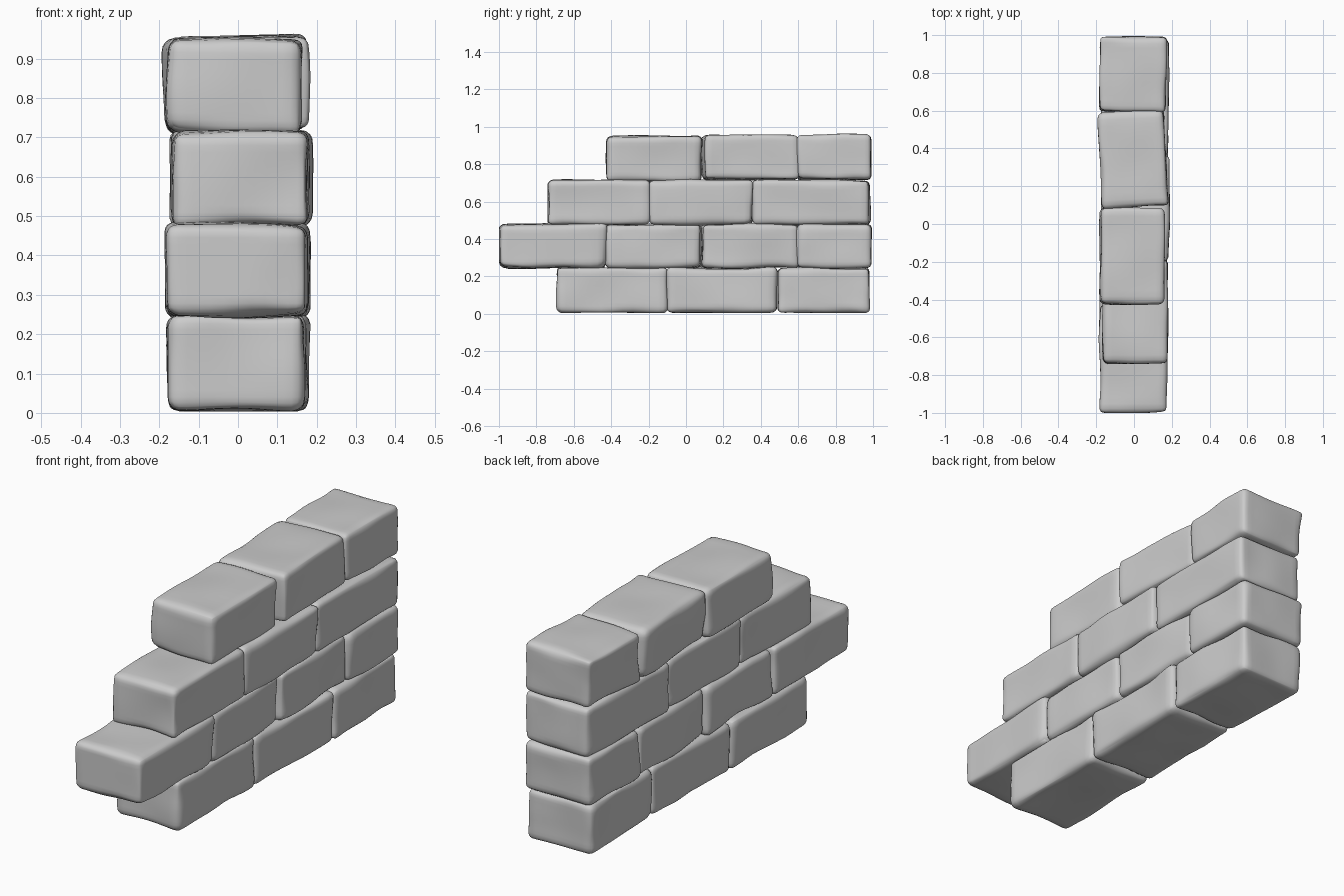
import bpy, bmesh
from math import sin, pi, radians
from mathutils import Vector, Matrix, noise

if "Cube" in bpy.data.objects:
    bpy.data.objects.remove(bpy.data.objects["Cube"])


def stone(name, x0, x1, y0, y1, z0, z1, yaw=0.0, roll=0.0, seed=0):
    """Rounded, slightly weathered stone block filling the given box."""
    half = Vector((x1 - x0, y1 - y0, z1 - z0)) / 2
    centre = Vector((x0 + x1, y0 + y1, z0 + z1)) / 2
    off = Vector((seed * 7.3, seed * 3.1, seed * 5.7))
    bm = bmesh.new()
    bmesh.ops.create_cube(bm, size=2)
    bmesh.ops.subdivide_edges(bm, edges=bm.edges[:], cuts=15, use_grid_fill=True)
    for v in bm.verts:
        # crowd the grid towards the edges, then round them unevenly
        p = Vector([sin(c * pi / 2) * h for c, h in zip(v.co, half)])
        r = 0.03 + 0.018 * noise.noise(p * 6 + off)
        # worn lower edge on both long faces
        if p.z < 0:
            r += 0.02 * max(0, noise.noise(p * 5 - off)) * (-p.z / half.z)
        inner = Vector([max(-h + r, min(h - r, c)) for c, h in zip(p, half)])
        d = p - inner
        if d.length > 1e-6:
            d.normalize()
            bump = 0.011 * noise.noise(p * 4.5 + off * 1.7) - 0.001
            p = inner + d * (r + bump)
        v.co = p
    rot = Matrix.Rotation(radians(yaw), 4, 'Z') @ Matrix.Rotation(radians(roll), 4, 'Y')
    bmesh.ops.transform(bm, matrix=Matrix.Translation(centre) @ rot, verts=bm.verts)
    for v in bm.verts:
        v.co.z = max(v.co.z, 0.003)
        v.co.y = max(-1, min(1, v.co.y))
    bmesh.ops.recalc_face_normals(bm, faces=bm.faces[:])
    for f in bm.faces:
        f.smooth = True
    mesh = bpy.data.meshes.new(name)
    bm.to_mesh(mesh)
    bm.free()
    bpy.context.collection.objects.link(bpy.data.objects.new(name, mesh))


# courses from the ground up: (z0, z1, [(x0, x1, y0, y1, yaw, roll), ...])
courses = [
    (0.005, 0.247, [(-0.18, 0.165, -0.69, -0.10, 0, 0),
                    (-0.175, 0.175, -0.10, 0.488, -1, 0),
                    (-0.175, 0.175, 0.488, 0.98, 1, 0)]),
    (0.244, 0.48, [(-0.182, 0.18, -1.0, -0.425, 0, 0),
                   (-0.175, 0.172, -0.43, 0.082, 0, 0),
                   (-0.17, 0.175, 0.08, 0.60, 1.5, 0),
                   (-0.18, 0.18, 0.592, 0.993, 0, 0)]),
    (0.474, 0.715, [(-0.165, 0.18, -0.74, -0.19, 0, 0),
                    (-0.165, 0.185, -0.195, 0.362, -1, 0),
                    (-0.17, 0.182, 0.358, 0.985, -1, 0)]),
    (0.708, 0.95, [(-0.18, 0.162, -0.425, 0.085, 0, 0.8),
                   (-0.178, 0.172, 0.09, 0.60, 3, -1.5),
                   (-0.182, 0.172, 0.592, 0.99, -1, -1.5)]),
]
n = 0
for row, (z0, z1, blocks) in enumerate(courses, 1):
    for col, (x0, x1, y0, y1, yaw, roll) in enumerate(blocks, 1):
        n += 1
        lift = 0.006 if row == 4 and col > 1 else 0
        stone(f"stone_row{row}_{col}", x0, x1, y0, y1, z0 + lift, z1 + lift,
              yaw, roll, n)
